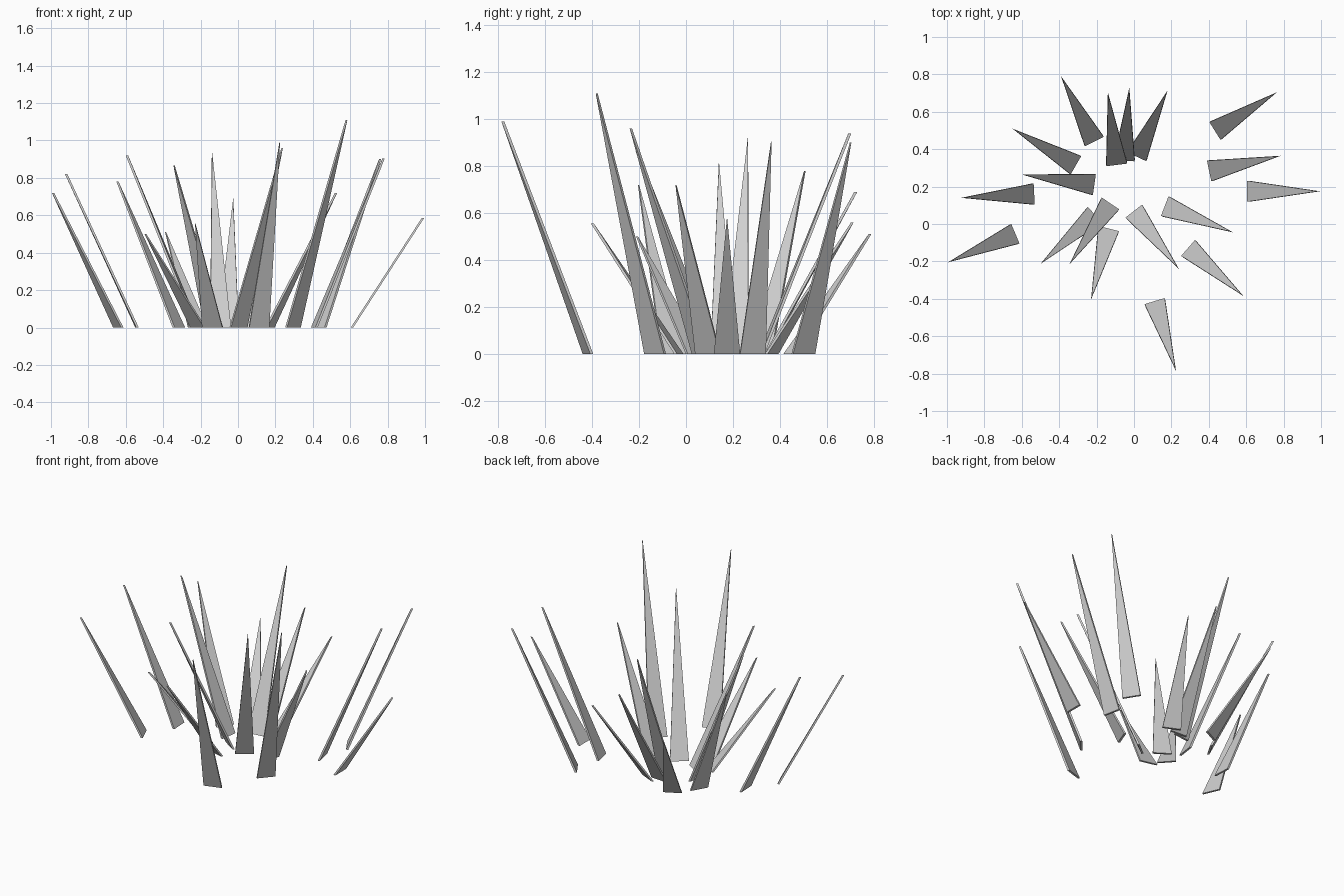
import bpy
import bmesh
import math

# Remove the default object only
default_cube = bpy.data.objects.get("Cube")
if default_cube:
    bpy.data.objects.remove(default_cube, do_unlink=True)

HALF_WIDTH = 0.056   # half of the blade's base width
THICKNESS = 0.013    # horizontal thickness of a blade
LEAN = 0.392         # how far a blade leans outward, base to tip

# Blade colour
grey = bpy.data.materials.new("plain_grey")
grey.use_nodes = True
colour = (0.64, 0.64, 0.64, 1)
grey.diffuse_color = colour
grey.node_tree.nodes["Principled BSDF"].inputs["Base Color"].default_value = colour


def make_blade_mesh():
    """Thin triangular slab of unit height, leaning along +x, tip above the origin."""
    bm = bmesh.new()
    inner = [
        bm.verts.new((-LEAN, -HALF_WIDTH, 0)),
        bm.verts.new((-LEAN, HALF_WIDTH, 0)),
        bm.verts.new((-THICKNESS, 0, 1)),
    ]
    face = bm.faces.new(inner)
    extruded = bmesh.ops.extrude_face_region(bm, geom=[face], use_keep_orig=True)
    moved = [g for g in extruded["geom"] if isinstance(g, bmesh.types.BMVert)]
    bmesh.ops.translate(bm, verts=moved, vec=(THICKNESS, 0, 0))
    bmesh.ops.recalc_face_normals(bm, faces=bm.faces)
    mesh = bpy.data.meshes.new("grass_blade")
    bm.to_mesh(mesh)
    bm.free()
    mesh.materials.append(grey)
    return mesh


# Each blade: tip x, tip y, height, lean direction in degrees
blades = [
    (-0.39, 0.79, 0.51, 117),
    (-0.65, 0.51, 0.78, 150),
    (-0.6, 0.265, 0.92, 172),
    (-0.925, 0.14, 0.82, 183),
    (-0.995, -0.205, 0.72, 203),
    (-0.14, 0.705, 0.94, 97),
    (-0.025, 0.73, 0.69, 86),
    (0.18, 0.715, 0.56, 65),
    (0.765, 0.705, 0.9, 32),
    (0.785, 0.365, 0.905, 12),
    (0.995, 0.175, 0.585, 0),
    (0.53, -0.045, 0.72, -21),
    (0.585, -0.385, 1.11, -41),
    (0.24, -0.24, 0.96, -52),
    (0.225, -0.787, 0.99, -73),
    (-0.23, -0.405, 0.555, -104),
    (-0.345, -0.215, 0.865, -124),
    (-0.5, -0.213, 0.5, -138),
]

# Place the blades, all sharing one mesh
blade_mesh = make_blade_mesh()
for number, (x, y, height, heading) in enumerate(blades, start=1):
    blade = bpy.data.objects.new(f"grass_blade_{number}", blade_mesh)
    blade.location = (x, y, 0)
    blade.rotation_euler.z = math.radians(heading)
    blade.scale.z = height
    bpy.context.collection.objects.link(blade)
